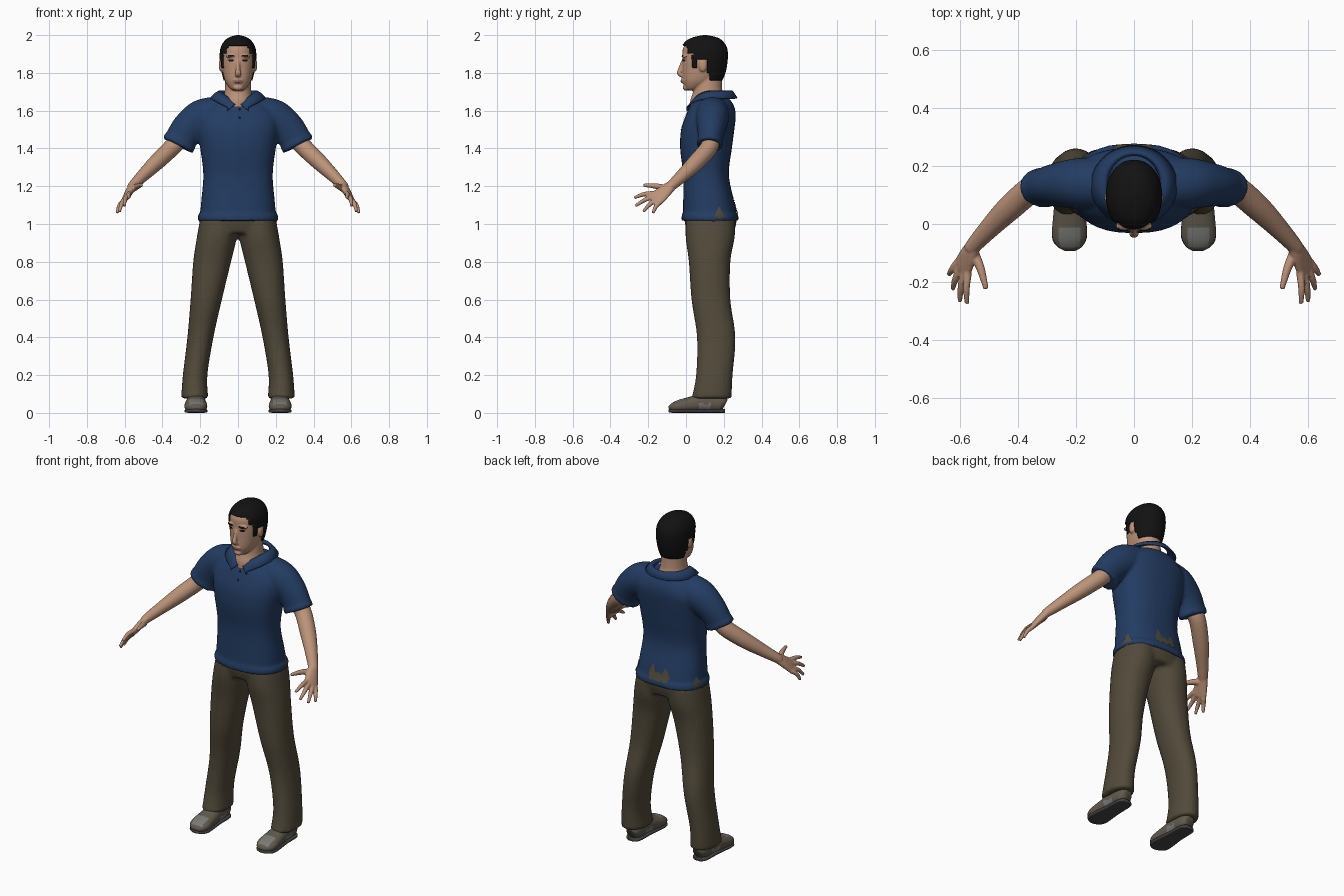
import bpy, bmesh, math
from mathutils import Vector, Matrix

if "Cube" in bpy.data.objects:
    bpy.data.objects.remove(bpy.data.objects["Cube"])


def material(name, *rgb):
    m = bpy.data.materials.new(name)
    m.use_nodes = True
    m.diffuse_color = (*rgb, 1)
    m.node_tree.nodes["Principled BSDF"].inputs["Base Color"].default_value = (*rgb, 1)
    return m


skin = material("skin", 0.50, 0.29, 0.19)
navy = material("navy cloth", 0.017, 0.046, 0.125)
khaki = material("brown trousers", 0.085, 0.069, 0.043)
black = material("black hair", 0.006, 0.006, 0.006)
taupe = material("shoe taupe", 0.12, 0.10, 0.072)
grey = material("shoe grey", 0.19, 0.19, 0.18)
sole_mat = material("sole grey", 0.06, 0.06, 0.062)
lip = material("lips", 0.30, 0.14, 0.10)


def spline(rows, k):
    """Catmull-Rom interpolation through rows of any width."""
    out = []
    for i in range(len(rows) - 1):
        p = [rows[max(0, min(len(rows) - 1, i + j))] for j in (-1, 0, 1, 2)]
        for s in range(k):
            t = s / k
            out.append([0.5 * (2 * b + (c - a) * t + (2 * a - 5 * b + 4 * c - d) * t * t
                               + (3 * b - a - 3 * c + d) * t ** 3) for a, b, c, d in zip(*p)])
    return out + [list(rows[-1])]


def tube(bm, rows, ref=(1, 0, 0), level=False, e=2, n=32, k=5, flip=1):
    """Closed loft through rows of (x, y, z, side radius, other radius)."""
    rows = spline(rows, k)
    pts = [Vector(r[:3]) for r in rows]
    rings = []
    for i, (p, r) in enumerate(zip(pts, rows)):
        side, other = Vector((1, 0, 0)), Vector((0, 1, 0))
        if not level:
            t = (pts[min(i + 1, len(pts) - 1)] - pts[max(i - 1, 0)]).normalized()
            side = Vector(ref)
            side = (side - t * side.dot(t)).normalized()
            other = t.cross(side)
        ring = []
        for j in range(n):
            c, s = math.cos(math.tau * j / n), math.sin(math.tau * j / n)
            c, s = (math.copysign(abs(v) ** (2 / e), v) for v in (c, s))
            v = p + side * c * max(r[3], 0.003) + other * s * max(r[4], 0.003)
            ring.append(bm.verts.new((v.x * flip, v.y, v.z)))
        rings.append(ring)
    for a, b in zip(rings, rings[1:]):
        for j in range(n):
            bm.faces.new((a[j], a[j - 1], b[j - 1], b[j]))
    bm.faces.new(rings[0])
    bm.faces.new(rings[-1])


def ball(bm, center, radii):
    m = Matrix.Translation(center) @ Matrix.Diagonal((*radii, 1))
    bmesh.ops.create_uvsphere(bm, u_segments=20, v_segments=12, radius=1, matrix=m)


def make(name, bm, *mats, voxel=0, smooth=2):
    bmesh.ops.recalc_face_normals(bm, faces=bm.faces)
    me = bpy.data.meshes.new(name)
    for f in bm.faces:
        f.smooth = True
    bm.to_mesh(me)
    bm.free()
    for m in mats:
        me.materials.append(m)
    ob = bpy.data.objects.new(name, me)
    bpy.context.collection.objects.link(ob)
    if voxel:
        r = ob.modifiers.new("Blend", 'REMESH')
        r.mode, r.voxel_size, r.use_smooth_shade = 'VOXEL', voxel, True
        s = ob.modifiers.new("Soften", 'SMOOTH')
        s.factor, s.iterations = 0.5, smooth
    return ob


def patch(name, target, mat, view, rows, lift=0.003, cols=6):
    """Thin surface decal: rows of (z, start, end) projected along view onto target."""
    bpy.context.view_layer.update()
    ev = target.evaluated_get(bpy.context.evaluated_depsgraph_get())
    view, bm, grid = Vector(view), bmesh.new(), []
    across = Vector((abs(view.y), abs(view.x), 0))
    for z, a, b in rows:
        line = []
        for i in range(cols):
            o = across * (a + (b - a) * i / (cols - 1)) + Vector((0, 0, z)) - view * 2
            hit, loc, nor, _ = ev.ray_cast(o, view)
            if hit:
                line.append(bm.verts.new(loc + nor * lift))
        grid.append(line)
    for p, q in zip(grid, grid[1:]):
        for i in range(min(len(p), len(q)) - 1):
            bm.faces.new((p[i], p[i + 1], q[i + 1], q[i]))
    return make(name, bm, mat)


def stack(rows):
    """Rows of (z, y centre, x radius, y radius) on the centre line."""
    return [(0, y, z, a, b) for z, y, a, b in rows]


# Shirt: body, hem, sleeves and cuffs blended together
bm = bmesh.new()
tube(bm, stack([(1.03, .128, .203, .145), (1.12, .12, .195, .135), (1.26, .106, .184, .121),
                (1.4, .106, .2, .137), (1.5, .115, .216, .141), (1.57, .13, .215, .133),
                (1.62, .138, .172, .118), (1.665, .145, .115, .085)]), level=True, e=2.4)
tube(bm, stack([(1.017, .128, .213, .152), (1.048, .127, .211, .15)]), level=True, e=2.4)
for s in (1, -1):
    tube(bm, [(.1, .14, 1.605, .075, .085), (.19, .14, 1.565, .095, .088),
              (.265, .135, 1.505, .088, .075), (.318, .125, 1.42, .083, .062)], flip=s)
    tube(bm, [(.308, .127, 1.437, .089, .069), (.319, .125, 1.415, .089, .069)], flip=s)
shirt = make("shirt", bm, navy, voxel=.01, smooth=3)

# Collar: folded sheet, open at the front
bm = bmesh.new()
rings = []
for i in range(25):
    a = .12 + (math.pi - .12) * i / 24
    b = max(a, .36)
    up, c, sn = math.sin(min(a, math.pi / 2)), math.cos(a), math.sin(a)
    rings.append([bm.verts.new(v) for v in (
        (.088 * sn, .14 - .095 * c, 1.625 + .06 * up),
        (.1 * sn, .14 - .105 * c, 1.637 + .07 * up),
        (.122 * sn, .138 - .117 * c, 1.625 + .07 * up),
        (.15 * math.sin(b), .133 - .14 * math.cos(b), 1.592 + .075 * up))])
for p, q in zip(rings, rings[1:]):
    for j in range(3):
        bm.faces.new((p[j], p[j + 1], q[j + 1], q[j]))
collar = make("collar", bm, navy)
collar.modifiers.new("Mirror", 'MIRROR').use_clip = True
collar.modifiers.new("Cloth", 'SOLIDIFY').thickness = .007

# Placket and buttons
patch("placket", shirt, navy, (0, 1, 0), [(1.62 - .02 * i, -.016, .018) for i in range(7)])
for i, z in enumerate((1.605, 1.56)):
    patch(f"button_{i + 1}", shirt, black, (0, 1, 0),
          [(z + .007, .005, .013), (z, .001, .017), (z - .007, .005, .013)], lift=.006)

# Trouser points showing through the shirt hem
for i, (x, h, w) in enumerate(((-.045, 1.13, .028), (.0, 1.1, .035), (.04, 1.14, .025))):
    patch(f"back_hem_point_{i + 1}", shirt, khaki, (0, -1, 0),
          [(h, x, x + .004), (1.08, x - w, x + w), (1.05, x - w * .4, x + w * .5)], lift=.004)
for side, s in (("left", 1), ("right", -1)):
    patch(f"{side}_hem_slit", shirt, khaki, (-s, 0, 0),
          [(1.09, .172, .178), (1.06, .16, .19), (1.04, .15, .205), (1.018, .14, .21)], lift=.004)

# Trousers
bm = bmesh.new()
tube(bm, stack([(.95, .13, .19, .122), (1.02, .13, .197, .138), (1.07, .128, .18, .12)]),
     level=True, e=2.3)
for s in (1, -1):
    tube(bm, [(.229, .135, .075, .072, .106), (.227, .15, .2, .065, .097),
              (.199, .16, .4, .069, .102), (.168, .132, .6, .083, .103),
              (.137, .125, .8, .1, .11), (.112, .128, .93, .106, .13),
              (.1, .13, 1.03, .1, .13)], level=True, e=2.2, flip=s)
make("trousers", bm, khaki, voxel=.012, smooth=3)

# Arms and hands
across = Vector((.53, .53, -.65))
knuckle = Vector((.592, -.15, 1.14))
fingers = [(-.034, (.577, -.275, 1.138)), (-.012, (.602, -.268, 1.095)),
           (.012, (.627, -.226, 1.066)), (.033, (.64, -.175, 1.058))]
for side, s in (("left", 1), ("right", -1)):
    bm = bmesh.new()
    tube(bm, [(.3, .13, 1.46, .05, .05), (.35, .122, 1.405, .047, .047),
              (.43, .055, 1.328, .045, .043), (.5, -.015, 1.26, .036, .034),
              (.555, -.075, 1.205, .028, .026), (.565, -.09, 1.195, .025, .022)],
         ref=across, flip=s)
    tube(bm, [(.548, -.065, 1.213, .026, .022), (.57, -.105, 1.18, .037, .021),
              (.592, -.15, 1.14, .045, .016), (.597, -.16, 1.131, .038, .01)],
         ref=across, flip=s)
    for off, tip in fingers:
        base, tip = knuckle + across * off, Vector(tip)
        mid = (base + tip) / 2 + Vector((.004, -.004, .007))
        tube(bm, [(*base, .014, .014), (*mid, .012, .012), (*tip, .008, .008)],
             ref=across, n=12, flip=s)
    tube(bm, [(.553, -.1, 1.188, .018, .018), (.53, -.155, 1.2, .015, .015),
              (.511, -.225, 1.206, .009, .009)], ref=across, n=12, flip=s)
    make(f"{side}_arm", bm, skin, voxel=.005)

# Neck and head with nose, lips, brow, chin and ears
bm = bmesh.new()
tube(bm, stack([(1.58, .12, .085, .1), (1.65, .115, .082, .093), (1.7, .115, .071, .078),
                (1.8, .12, .066, .07)]), level=True)
tube(bm, stack([(1.708, .028, .026, .026), (1.722, .042, .046, .048), (1.76, .068, .07, .086),
                (1.82, .088, .084, .107), (1.88, .094, .088, .113), (1.935, .098, .082, .112),
                (1.972, .1, .058, .075), (1.985, .1, .025, .03)]), level=True, e=2.15)
tube(bm, [(0, -.012, 1.868, .009, .01), (0, -.028, 1.825, .011, .012),
          (0, -.036, 1.798, .016, .012), (0, -.022, 1.785, .014, .01)], n=16)
ball(bm, (0, -.014, 1.757), (.026, .014, .013))
ball(bm, (0, .0, 1.722), (.026, .018, .016))
for s in (1, -1):
    ball(bm, (s * .035, -.006, 1.888), (.03, .016, .009))
    ball(bm, (s * .09, .09, 1.84), (.012, .022, .035))
head = make("head", bm, skin, voxel=.005)

# Face details
patch("mouth", head, lip, (0, 1, 0),
      [(1.765, -.012, .012), (1.758, -.026, .026), (1.75, -.014, .014)], lift=.002)
for side, s in (("left", 1), ("right", -1)):
    patch(f"{side}_eyebrow", head, black, (0, 1, 0),
          [(1.893, s * .022, s * .05), (1.887, s * .016, s * .062)], lift=.003)
    patch(f"{side}_eye", head, black, (0, 1, 0),
          [(1.872, s * .027, s * .043), (1.867, s * .02, s * .052),
           (1.861, s * .027, s * .045)], lift=.003)


# Hair cap trimmed along the hairline
def hairline(y):
    for limit, z in ((.005, 1.945), (.035, 1.905), (.062, 1.825), (.108, 1.872), (.13, 1.8)):
        if y < limit:
            return z
    return 1.762


bm = bmesh.new()
tube(bm, stack([(1.745, .11, .073, .075), (1.8, .099, .088, .11), (1.87, .098, .097, .123),
                (1.93, .096, .093, .122), (1.97, .097, .071, .096), (1.99, .1, .042, .058),
                (2.0, .1, .008, .01)]), level=True, n=56, k=8, e=2.1)
bmesh.ops.delete(bm, geom=[f for f in bm.faces if f.calc_center_median().z
                           < hairline(f.calc_center_median().y)], context='FACES')
hair = make("hair", bm, black)
hair.modifiers.new("Thickness", 'SOLIDIFY').thickness = .012

# Shoes and soles
for side, s in (("left", 1), ("right", -1)):
    bm = bmesh.new()
    tube(bm, [(.222, .205, .04, .028, .03), (.222, .18, .05, .044, .045),
              (.222, .1, .055, .05, .048), (.223, .03, .045, .056, .042),
              (.223, -.04, .034, .06, .033), (.222, -.075, .026, .045, .022),
              (.222, -.09, .02, .02, .01)], e=2.3, k=8, n=40, flip=s)
    for v in bm.verts:
        v.co.z = max(v.co.z, .012)
    for f in bm.faces:
        c = f.calc_center_median()
        cap = -.08 < c.y < -.012 and abs(abs(c.x) - .222) < .036 and c.z > .03
        panel = .07 < c.y < .135 and .018 < c.z < .05
        f.material_index = int(cap or panel)
    make(f"{side}_shoe", bm, taupe, grey)
    bm = bmesh.new()
    tube(bm, [(.222, .207, .01, .026, .01), (.222, .18, .01, .046, .01),
              (.222, .08, .01, .05, .01), (.223, -.03, .01, .061, .01),
              (.222, -.07, .01, .05, .01), (.222, -.092, .012, .02, .008)],
         e=4, flip=s)
    make(f"{side}_sole", bm, sole_mat)
